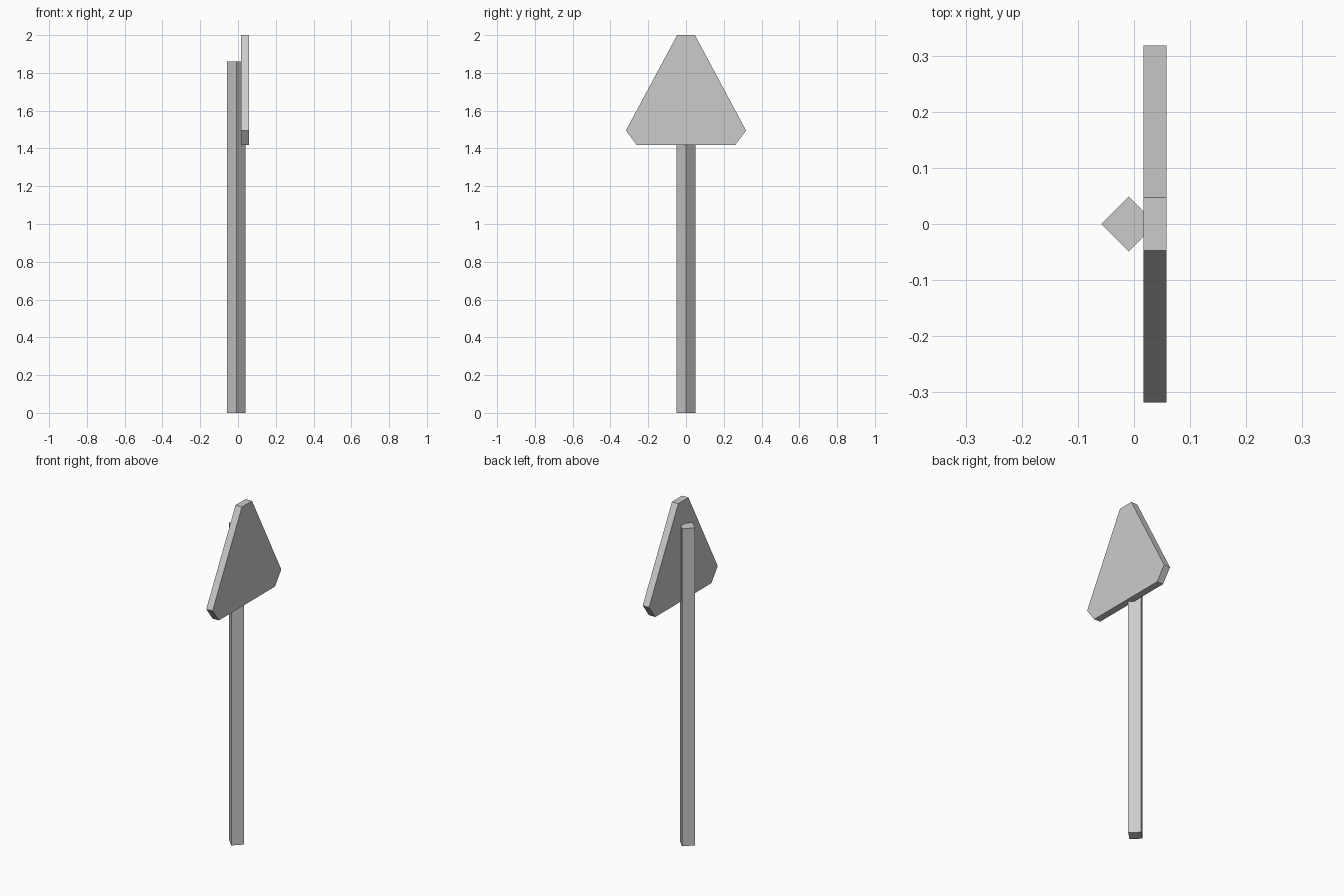
import bpy, bmesh
from mathutils import Vector

if "Cube" in bpy.data.objects:
    bpy.data.objects.remove(bpy.data.objects["Cube"])


def extrude_profile(name, points, direction):
    """Make a solid by sweeping a flat outline along a direction."""
    bm = bmesh.new()
    face = bm.faces.new([bm.verts.new(p) for p in points])
    result = bmesh.ops.extrude_face_region(bm, geom=[face], use_keep_orig=True)
    moved = [g for g in result["geom"] if isinstance(g, bmesh.types.BMVert)]
    bmesh.ops.translate(bm, verts=moved, vec=Vector(direction))
    bmesh.ops.recalc_face_normals(bm, faces=bm.faces)
    mesh = bpy.data.meshes.new(name)
    bm.to_mesh(mesh)
    bm.free()
    obj = bpy.data.objects.new(name, mesh)
    bpy.context.collection.objects.link(obj)
    return obj


# Square post turned 45 degrees
R, CX = 0.049, -0.009
diamond = [(CX + R, 0, 0), (CX, R, 0), (CX - R, 0, 0), (CX, -R, 0)]
extrude_profile("post", diamond, (0, 0, 1.86))

# Triangular sign plate with clipped corners, mirrored from one half outline
half = [(0.26, 1.417), (0.318, 1.495), (0.047, 2.0)]
outline = half + [(-y, z) for y, z in reversed(half)]
extrude_profile("sign_plate", [(0.017, y, z) for y, z in outline], (0.041, 0, 0))
